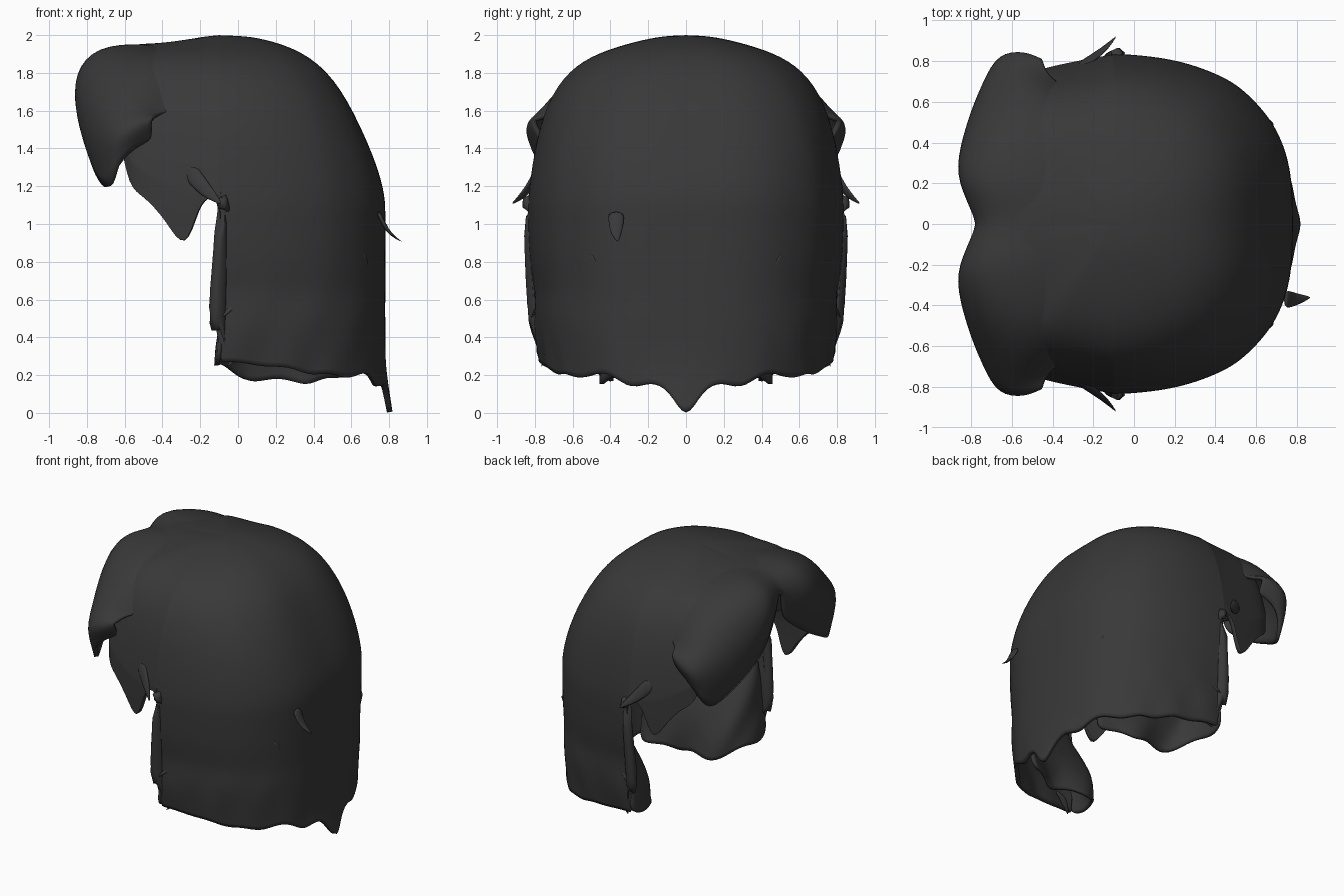
import bpy, bmesh, math
from mathutils import Vector

if "Cube" in bpy.data.objects:
    bpy.data.objects.remove(bpy.data.objects["Cube"])

hair = bpy.data.materials.new("charcoal hair")
hair.diffuse_color = (0.04, 0.04, 0.04, 1)
hair.use_nodes = True
hair.node_tree.nodes["Principled BSDF"].inputs["Base Color"].default_value = hair.diffuse_color
CX = -0.1  # crown position


def lerp_table(table, v):
    for (a, fa), (b, fb) in zip(table, table[1:]):
        if v <= b:
            return fa + (fb - fa) * max(0, (v - a) / (b - a))
    return table[-1][1]


def finish(name, bm, mirror=True, thickness=0.03, levels=2):
    bmesh.ops.recalc_face_normals(bm, faces=bm.faces)
    # open sheets: make normals point away from the head centre
    total = sum(f.normal.dot(f.calc_center_median() - Vector((0, 0, 1))) for f in bm.faces)
    if thickness and total < 0:
        bmesh.ops.reverse_faces(bm, faces=bm.faces)
    me = bpy.data.meshes.new(name)
    bm.to_mesh(me)
    bm.free()
    me.materials.append(hair)
    for p in me.polygons:
        p.use_smooth = True
    ob = bpy.data.objects.new(name, me)
    bpy.context.collection.objects.link(ob)
    if mirror:
        m = ob.modifiers.new("mirror", 'MIRROR')
        m.use_axis = (False, True, False)
        m.merge_threshold = 0.002
    if levels:
        s = ob.modifiers.new("smooth", 'SUBSURF')
        s.levels = s.render_levels = levels
    if thickness:
        t = ob.modifiers.new("thickness", 'SOLIDIFY')
        t.thickness = thickness
        t.offset = -1
    return ob


def sheet(bm, columns, pole=None):
    grid = [[bm.verts.new(p) for p in col] for col in columns]
    top = bm.verts.new(pole) if pole else None
    for a, b in zip(grid, grid[1:]):
        if top:
            bm.faces.new((top, a[0], b[0]))
        for i in range(len(a) - 1):
            bm.faces.new((a[i], a[i + 1], b[i + 1], b[i]))


# Cap: half outline from back to parting as x, y, height of the ragged edge
outline = [(.78, 0, -.055), (.78, .09, .13), (.775, .2, .17), (.76, .3, .12),
           (.73, .4, .2), (.68, .5, .22), (.6, .6, .17), (.5, .69, .22),
           (.4, .74, .19), (.28, .785, .25), (.15, .815, .24), (.02, .83, .27),
           (-.09, .835, .27), (-.1, .835, .27), (-.1, .835, 1.14), (-.15, .825, 1.15),
           (-.21, .815, 1.1), (-.28, .8, .84), (-.38, .78, 1.02), (-.5, .75, 1.15),
           (-.58, .71, 1.19), (-.62, .64, 1.45), (-.68, .5, 1.55), (-.75, .35, 1.6),
           (-.8, .2, 1.65), (-.77, .1, 1.65), (-.74, 0, 1.65)]
rhos = [.13, .25, .5, .7, .85, .95, 1]
back = [1.995, 1.985, 1.92, 1.77, 1.52, 1.31, 1.15]
side = [1.995, 1.98, 1.925, 1.845, 1.7, 1.46, 1.15]
front = [1.99, 1.975, 1.955, 1.955, 1.92, 1.85, 1.75]
narrowing = [(0, .9), (.25, .925), (.36, .95), (.5, .97), (.62, .955), (.8, .99), (1, 1), (2, 1)]
front_edge = [(0, 0), (.27, 0), (.4, -.015), (.5, -.045), (.6, -.02), (.7, -.02),
              (.85, .015), (1, .03), (1.14, .03), (1.3, 0), (2, 0)]

columns = []
for k, (x, y, edge) in enumerate(outline):
    c = (x - CX) / math.hypot(x - CX, y)
    wb, wf = max(c, 0) ** 2, max(-c, 0) ** 2
    col = []
    for r, zb, zs, zf in zip(rhos, back, side, front):
        z = wb * zb + wf * zf + (1 - wb - wf) * zs
        col.append((CX + (x - CX) * r, y * r, max(z, edge + .02)))
    z0 = col[-1][2]
    for i in range(1, 10):
        z = z0 + (edge - z0) * i / 9
        # wavy folds grow toward the tips
        wave = .022 * math.cos(k * math.pi * .8 + z * 9) * max(0, min(1, (.75 - z) / .4))
        s = 1 + (lerp_table(narrowing, z) - 1 + wave) * y / .83
        fx = lerp_table(front_edge, z) if 12 <= k <= 14 else 0
        if k < 3:
            fx = .05 * max(0, min(1, (.22 - z) / .25))
        col.append((CX + (x - CX) * (1 + (s - 1) * .4) + fx, y * s, z))
    columns.append(col)
bm = bmesh.new()
sheet(bm, columns, (CX, 0, 2.0))
finish("hair_cap", bm)

# Inner layer: front edge curls inward and runs back behind the neck
inner = [(-.09, .79, .27), (-.1, .68, .24), (-.08, .55, .27), (-.02, .44, .2), (.1, .4, .15),
         (.22, .43, .2), (.35, .46, .13), (.48, .42, .2), (.6, .33, .17)]
columns = []
for k, (x, y, edge) in enumerate(inner):
    col = []
    for i in range(7):
        t = i / 6
        z = edge + (.85 - edge) * t
        blend = t ** 1.6
        # lean out to meet the cap wall higher up
        ox, oy = x + (.06 if k < 5 else .1) * blend, y + (.76 - y) * blend * (1 if k < 6 else .4)
        wob = .025 * math.cos(k * 2.2 + i * 1.5) * (1 - t) * (k > 0)
        col.append((ox + wob, oy + wob, z))
    columns.append(col)
bm = bmesh.new()
sheet(bm, columns)
finish("inner_layer", bm, thickness=.02)

# Parted fringe: columns from the parting out to the flared ends
fringe = [
    [(-.3, .0, 1.93), (-.5, .0, 1.955), (-.7, .0, 1.92), (-.78, .0, 1.83), (-.78, .03, 1.72), (-.76, .05, 1.58)],
    [(-.28, .1, 1.93), (-.5, .1, 1.96), (-.73, .12, 1.94), (-.83, .13, 1.83), (-.84, .14, 1.7), (-.79, .15, 1.5)],
    [(-.28, .22, 1.92), (-.5, .22, 1.96), (-.77, .24, 1.95), (-.89, .26, 1.8), (-.88, .28, 1.6), (-.8, .31, 1.38)],
    [(-.28, .42, 1.88), (-.48, .43, 1.91), (-.71, .46, 1.89), (-.83, .48, 1.71), (-.83, .5, 1.45), (-.76, .54, 1.26)],
    [(-.3, .54, 1.8), (-.46, .57, 1.83), (-.63, .62, 1.78), (-.74, .66, 1.62), (-.76, .7, 1.42), (-.69, .72, 1.15)],
    [(-.32, .61, 1.7), (-.44, .66, 1.72), (-.55, .73, 1.67), (-.65, .81, 1.56), (-.68, .86, 1.44), (-.64, .8, 1.32)],
    [(-.3, .65, 1.62), (-.4, .69, 1.63), (-.47, .75, 1.6), (-.52, .83, 1.57), (-.55, .87, 1.5), (-.52, .79, 1.42)],
    [(-.29, .66, 1.58), (-.37, .69, 1.6), (-.43, .74, 1.58), (-.45, .81, 1.57), (-.46, .82, 1.53), (-.45, .76, 1.44)]]
bm = bmesh.new()
sheet(bm, fringe)
finish("fringe", bm, thickness=.025)


# Loose strands: flattened tapered tubes
def strand(name, pts, width, across, mirror=True):
    bm = bmesh.new()
    pts = [Vector(p) for p in pts]
    across = Vector(across).normalized()
    rings = []
    for i, p in enumerate(pts):
        d = (pts[min(i + 1, len(pts) - 1)] - pts[max(i - 1, 0)]).normalized()
        n = d.cross(across).normalized()
        w = width * (1 - i / (len(pts) - 1)) ** .6 + .003
        rings.append([bm.verts.new(p + across * w * math.cos(a) + n * w * .3 * math.sin(a))
                      for a in (j * math.tau / 6 for j in range(6))])
    for a, b in zip(rings, rings[1:]):
        for j in range(6):
            bm.faces.new((a[j], a[j - 1], b[j - 1], b[j]))
    bm.faces.new(rings[0])
    bm.faces.new(rings[-1])
    finish(name, bm, mirror, 0, 1)


strand("side_strand", [(-.27, .77, 1.3), (-.2, .82, 1.21), (-.14, .865, 1.15), (-.085, .925, 1.105)],
       .06, (.6, 0, .8))
strand("back_strand", [(.74, -.37, 1.07), (.77, -.37, 1.0), (.81, -.37, .94), (.87, -.36, .905)],
       .055, (0, 1, 0), False)
strand("lower_strand", [(.02, .77, .62), (-.05, .79, .54), (-.12, .835, .48)], .06, (1, 0, .3))
strand("tip_strand", [(.06, .72, .36), (.0, .735, .3), (-.06, .77, .24)], .07, (1, 0, .3))
